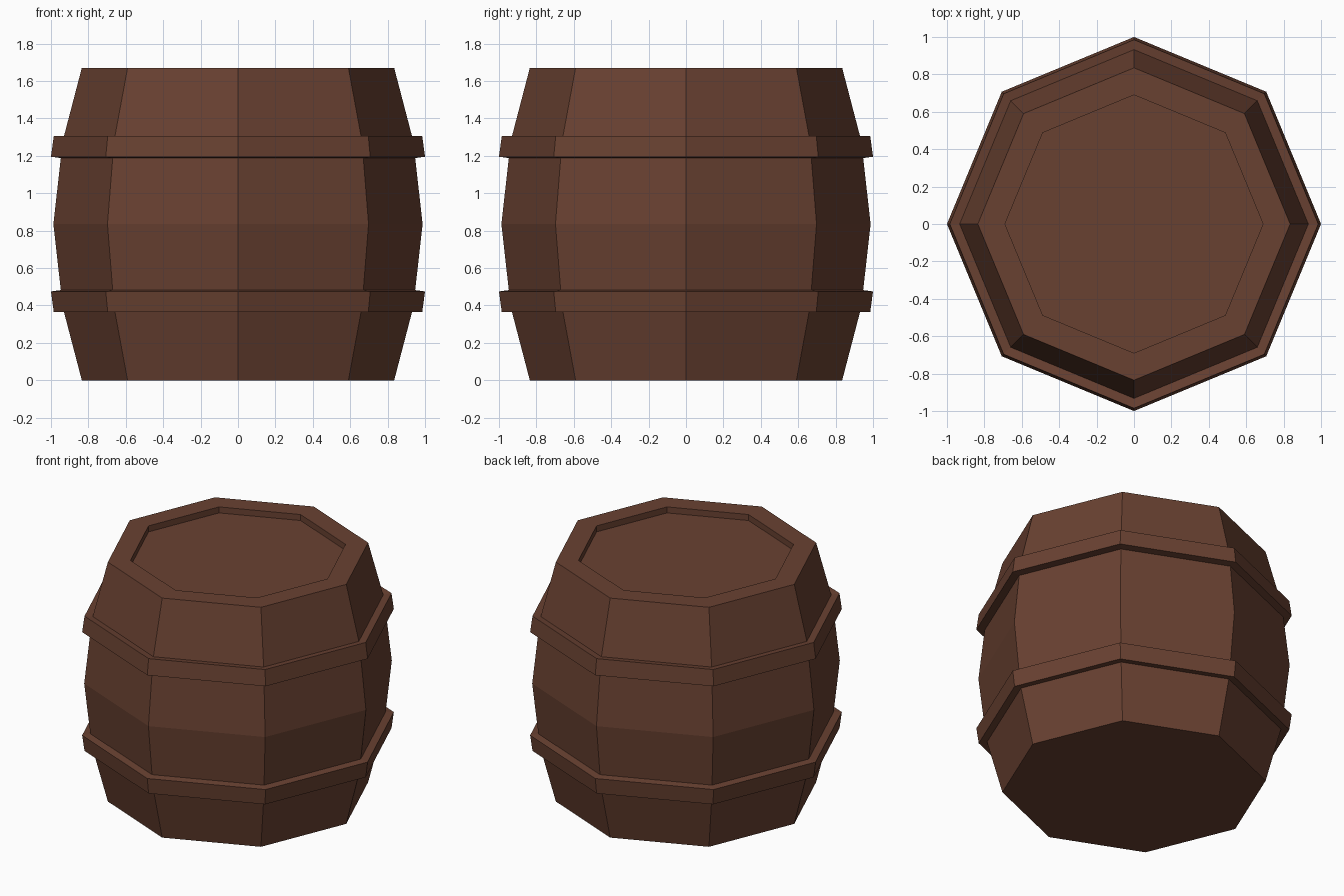
import bpy, bmesh, math

if "Cube" in bpy.data.objects:
    bpy.data.objects.remove(bpy.data.objects["Cube"])

SIDES = 8

wood = bpy.data.materials.new("dark brown wood")
wood.diffuse_color = (0.141, 0.053, 0.031, 1)
wood.use_nodes = True
wood.node_tree.nodes["Principled BSDF"].inputs["Base Color"].default_value = wood.diffuse_color


def lathe(name, profile, closed_loop=False):
    """Spin (radius, z) points into a faceted solid, listed bottom to top on the outside."""
    bm = bmesh.new()
    rings = []
    for r, z in profile:
        rings.append([bm.verts.new((r * math.cos(a), r * math.sin(a), z))
                      for a in (2 * math.pi * i / SIDES for i in range(SIDES))])
    pairs = list(zip(rings, rings[1:]))
    if closed_loop:
        pairs.append((rings[-1], rings[0]))
    else:
        bm.faces.new(rings[0][::-1])
        bm.faces.new(rings[-1])
    for lo, hi in pairs:
        for i in range(SIDES):
            j = (i + 1) % SIDES
            bm.faces.new((lo[i], lo[j], hi[j], hi[i]))
    bmesh.ops.recalc_face_normals(bm, faces=bm.faces)
    mesh = bpy.data.meshes.new(name)
    bm.to_mesh(mesh)
    bm.free()
    mesh.materials.append(wood)
    obj = bpy.data.objects.new(name, mesh)
    bpy.context.collection.objects.link(obj)
    return obj


# Bulging body with a shallow recessed lid
H = 1.67
lathe("barrel_body", [(0.835, 0), (0.937, 0.39), (0.987, H / 2), (0.937, H - 0.39),
                      (0.835, H), (0.69, H), (0.69, H - 0.042)])

# Two tilted hoops, mirrored about mid height
hoop = [(0.985, 0.365), (1.0, 0.475), (0.93, 0.484), (0.915, 0.374)]
lathe("lower_hoop", hoop, True)
lathe("upper_hoop", [(r, H - z) for r, z in hoop], True)
